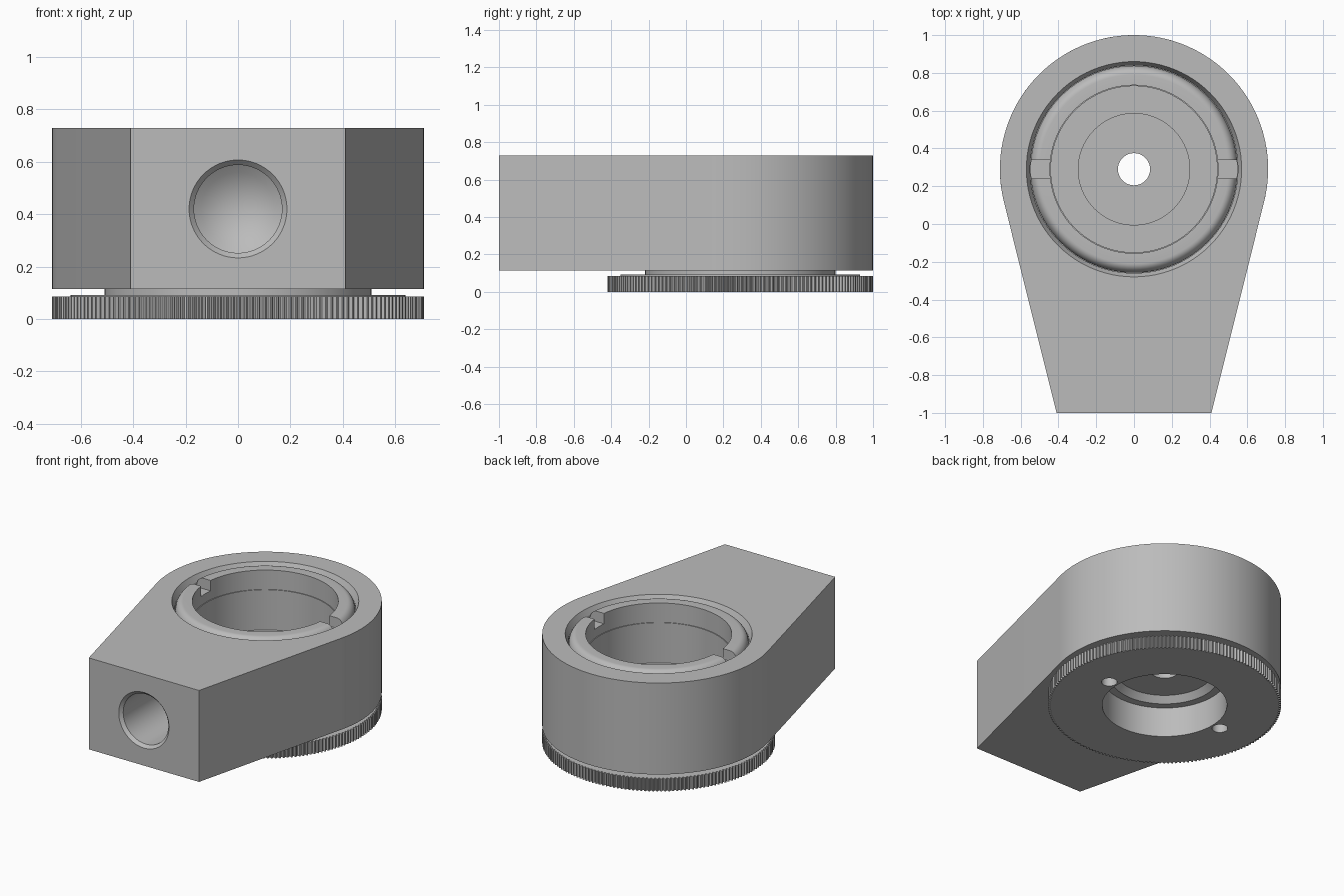
import bpy, bmesh, math
from mathutils import Matrix, Vector

old = bpy.data.objects.get("Cube")
if old:
    bpy.data.objects.remove(old, do_unlink=True)

CY = 0.29       # y of the round end's axis
R = 0.71        # outer radius of the round end

grey = bpy.data.materials.new("machined grey")
grey.use_nodes = True
grey.diffuse_color = (0.5, 0.5, 0.5, 1)
for node in grey.node_tree.nodes:
    if node.type == 'BSDF_PRINCIPLED':
        node.inputs["Base Color"].default_value = grey.diffuse_color


def finish(name, bm):
    bmesh.ops.recalc_face_normals(bm, faces=bm.faces)
    mesh = bpy.data.meshes.new(name)
    bm.to_mesh(mesh)
    bm.free()
    mesh.materials.append(grey)
    obj = bpy.data.objects.new(name, mesh)
    bpy.context.scene.collection.objects.link(obj)
    return obj


def lathe(name, profile, matrix, steps=96):
    """Spin a closed (radius, height) profile; radius 0 collapses to a pole."""
    bm = bmesh.new()
    rings = []
    for r, z in profile:
        if r == 0:
            rings.append([bm.verts.new((0, 0, z))] * steps)
        else:
            angles = [math.tau * i / steps for i in range(steps)]
            rings.append([bm.verts.new((r * math.cos(a), r * math.sin(a), z)) for a in angles])
    for a, b in zip(rings, rings[1:] + rings[:1]):
        if a[0] is a[1] and b[0] is b[1]:
            continue
        for i in range(steps):
            j = (i + 1) % steps
            corners = list(dict.fromkeys((a[i], a[j], b[j], b[i])))
            bm.faces.new(corners)
    bm.transform(matrix)
    return finish(name, bm)


def prism(name, outline, z0, z1):
    bm = bmesh.new()
    base = bm.faces.new([bm.verts.new((x, y, z0)) for x, y in outline])
    top = bmesh.ops.extrude_face_region(bm, geom=[base])["geom"]
    moved = [v for v in top if isinstance(v, bmesh.types.BMVert)]
    bmesh.ops.translate(bm, verts=moved, vec=(0, 0, z1 - z0))
    return finish(name, bm)


def box(name, centre, size):
    bm = bmesh.new()
    bmesh.ops.create_cube(bm, size=1)
    bm.transform(Matrix.Translation(centre) @ Matrix.Diagonal((*size, 1)))
    return finish(name, bm)


def cut(obj, cutters):
    bpy.context.view_layer.objects.active = obj
    for cutter in cutters:
        cutter.hide_render = True
        mod = obj.modifiers.new("cut", 'BOOLEAN')
        mod.operation = 'DIFFERENCE'
        mod.solver = 'EXACT'
        mod.object = cutter
        bpy.ops.object.modifier_apply(modifier=mod.name)
        bpy.data.objects.remove(cutter, do_unlink=True)


def smooth(obj):
    bpy.ops.object.select_all(action='DESELECT')
    obj.select_set(True)
    bpy.context.view_layer.objects.active = obj
    bpy.ops.object.shade_smooth_by_angle(angle=math.radians(25))


axis = Matrix.Translation((0, CY, 0))

# Teardrop body: round back end with straight sides tangent to it
corner = Vector((0.41, -1 - CY))
start = math.atan2(corner.y, corner.x) + math.acos(R / corner.length)
arc = [start + (math.pi - 2 * start) * i / 72 for i in range(73)]
outline = [(R * math.cos(a), CY + R * math.sin(a)) for a in arc]
outline += [(-corner.x, -1), (corner.x, -1)]
body = prism("body", outline, 0.115, 0.73)

# Stepped, chamfered bore and the conical blind hole in the front
bore = lathe("bore_cutter", [(0, 0), (0.5, 0), (0.5, 0.3), (0.55, 0.3),
                             (0.55, 0.69), (0.57, 0.73), (0.57, 0.8), (0, 0.8)], axis)
front = Matrix.Translation((0, -1, 0.42)) @ Matrix.Rotation(-math.pi / 2, 4, 'X')
drill = lathe("front_hole_cutter", [(0, -0.1), (0.187, -0.1), (0.187, 0), (0.168, 0.02),
                                    (0.168, 0.46), (0.14, 0.48), (0, 0.56)], front, 64)
cut(body, [bore, drill])
smooth(body)

# Inner sleeve with rounded rim, recessed floor, neck and thin flange
rim = [(0.5 + 0.048 * math.cos(a), 0.67 + 0.06 * math.sin(a))
       for a in (math.pi / 2 * i / 8 for i in range(9))]
sleeve = lathe("sleeve", [(0.085, 0.24), (0.295, 0.24), (0.33, 0.2), (0.38, 0.2),
                          (0.38, 0.08), (0.64, 0.08), (0.64, 0.092), (0.51, 0.092),
                          (0.51, 0.31), (0.548, 0.31)] + rim +
               [(0.445, 0.73), (0.445, 0.6), (0.44, 0.6), (0.44, 0.33),
                (0.295, 0.33), (0.295, 0.3), (0.085, 0.3)], axis)
cut(sleeve, [box("slot_cutter", (s * 0.52, CY, 0.72), (0.2, 0.1, 0.12)) for s in (-1, 1)])
smooth(sleeve)

# Knurled adjusting ring with centre opening and two pin holes
TEETH = 180
knurl = []
for i in range(TEETH * 4):
    r = R if i % 4 < 2 else R - 0.014
    a = math.tau * i / (TEETH * 4)
    knurl.append((r * math.cos(a), CY + r * math.sin(a)))
ring = prism("knurled_ring", knurl, 0, 0.085)
opening = lathe("opening_cutter", [(0, -0.1), (0.38, -0.1), (0.38, 0.2), (0, 0.2)], axis)
pins = [lathe("pin_cutter", [(0, -0.1), (0.048, -0.1), (0.048, 0.07), (0, 0.07)],
              Matrix.Translation((s * 0.44, CY, 0)), 32) for s in (-1, 1)]
cut(ring, [opening] + pins)
smooth(ring)
